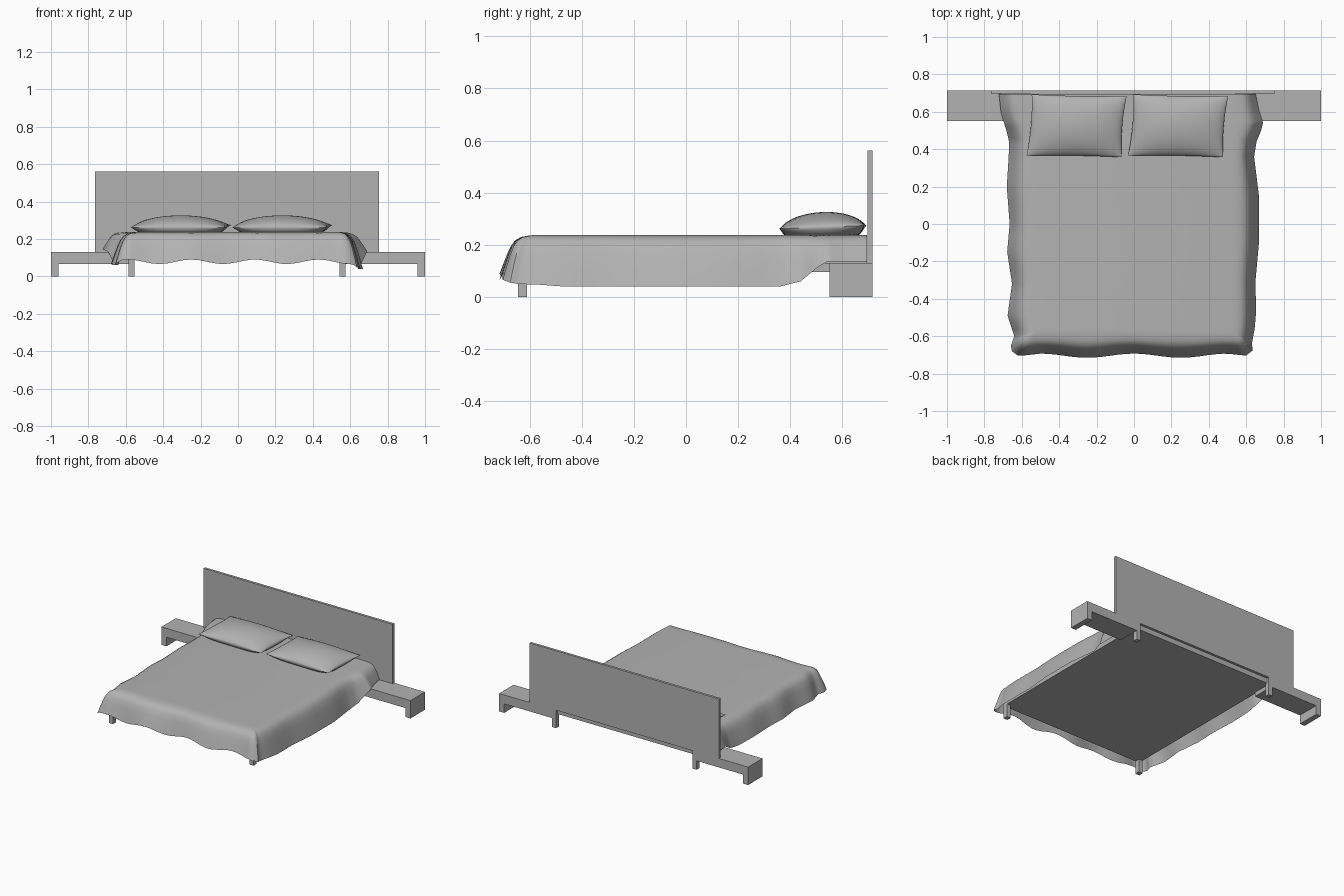
import bpy, bmesh, math

if "Cube" in bpy.data.objects:
    bpy.data.objects.remove(bpy.data.objects["Cube"])

# One mid grey for every part
grey = bpy.data.materials.new("mid_grey")
grey.diffuse_color = (0.45, 0.45, 0.45, 1)
grey.use_nodes = True
grey.node_tree.nodes["Principled BSDF"].inputs["Base Color"].default_value = grey.diffuse_color


def make_object(name, bm, smooth=False):
    bmesh.ops.recalc_face_normals(bm, faces=bm.faces)
    me = bpy.data.meshes.new(name)
    bm.to_mesh(me)
    bm.free()
    me.materials.append(grey)
    if smooth:
        me.shade_smooth()
        me.set_sharp_from_angle(angle=math.radians(50))
    ob = bpy.data.objects.new(name, me)
    bpy.context.collection.objects.link(ob)
    return ob


def box(name, x0, x1, y0, y1, z0, z1):
    bm = bmesh.new()
    bmesh.ops.create_cube(bm, size=1)
    for v in bm.verts:
        v.co = ((x0 + x1) / 2 + v.co.x * (x1 - x0),
                (y0 + y1) / 2 + v.co.y * (y1 - y0),
                (z0 + z1) / 2 + v.co.z * (z1 - z0))
    return make_object(name, bm)


# Headboard, frame and mattress
box("headboard", -0.765, 0.755, 0.697, 0.715, 0.13, 0.562)
box("bed_frame", -0.585, 0.575, -0.645, 0.695, 0.095, 0.13)
box("mattress", -0.56, 0.555, -0.61, 0.695, 0.13, 0.225)

# Bed legs and side tables
for side, s in (("left", -1), ("right", 1)):
    cx = -0.57 if s < 0 else 0.56
    box(side + "_front_leg", cx - .016, cx + .016, -0.645, -0.61, 0, 0.097)
    box(side + "_rear_leg", cx - .016, cx + .016, 0.68, 0.715, 0, 0.13)
    for part, a, b, z0, z1 in (("top", 0.575, 1.0, 0.065, 0.13),
                               ("end_panel", 0.96, 1.0, 0, 0.065)):
        box(f"{side}_table_{part}", min(s * a, s * b), max(s * a, s * b),
            0.55, 0.715, z0, z1)

# Duvet hem: left side, wavy front, right side, each point (x, y, z)
left = [(-.722, .695, .145), (-.712, .6, .14), (-.695, .54, .132),
        (-.682, .5, .107), (-.668, .44, .075), (-.67, .36, .062),
        (-.68, .2, .066), (-.665, 0, .06), (-.678, -.15, .066),
        (-.652, -.32, .06), (-.676, -.49, .066), (-.64, -.6, .06),
        (-.658, -.65, .062), (-.653, -.68, .068)]
right = [(.635, -.675, .055), (.63, -.64, .05), (.645, -.56, .047),
         (.652, -.48, .041), (.65, -.3, .04), (.668, -.1, .04),
         (.668, .15, .04), (.642, .36, .04), (.655, .44, .06),
         (.68, .5, .11), (.69, .54, .135), (.67, .6, .137),
         (.65, .695, .137)]
front = []
for i in range(31):
    x = -0.62 + 1.22 * i / 30
    front.append((x, -0.704 - 0.011 * math.cos(2 * math.pi * (x + .25) / .5)
                  * min(1, (.62 - abs(x)) / .12),
                  0.078 + 0.012 * math.cos(2 * math.pi * (x + .25) / .34)))


def refine(points, n=3):
    out = []
    for p, q in zip(points, points[1:]):
        out += [tuple(a + (b - a) * k / n for a, b in zip(p, q)) for k in range(n)]
    return out + [points[-1]]


hem = refine(left) + front + refine(right)
profile = [(0, 0), (.2, .02), (.38, .05), (.53, .12), (.66, .25),
           (.77, .46), (.88, .71), (1, 1)]
TOP = 0.238

# Duvet: drape from the flat top out to the hem
bm = bmesh.new()
edge_cache = {}
rows = []
for hx, hy, hz in hem:
    flare = max(0, min(1, (hy - .45) / .2)) * .06   # fuller at the left head end
    ex, ey = max(-.53 - flare, min(.53, hx)), max(-.58, hy)
    row = []
    for out, down in profile:
        key = (round(ex, 4), round(ey, 4))
        if out == 0 and key in edge_cache:
            row.append(edge_cache[key])
            continue
        v = bm.verts.new((ex + (hx - ex) * out, ey + (hy - ey) * out,
                          TOP + (hz - TOP) * down))
        if out == 0:
            edge_cache[key] = v
        row.append(v)
    rows.append(row)
for r, q in zip(rows, rows[1:]):
    for j in range(len(profile) - 1):
        bm.faces.new(list(dict.fromkeys((r[j], r[j + 1], q[j + 1], q[j]))))
bm.faces.new(list(dict.fromkeys(r[0] for r in rows)))
make_object("duvet", bm, True)


# Pillows: two domed sheets joined at a pinched seam
def pillow(name, cx):
    n = 20
    bm = bmesh.new()
    for sign in (1, -1):
        grid = []
        for i in range(n + 1):
            u = -math.cos(math.pi * i / n)
            line = []
            for j in range(n + 1):
                v = -math.cos(math.pi * j / n)
                f = max(0, (1 - u * u) * (1 - v * v)) ** 0.6
                x = cx + .254 * u * (1 - .04 * (1 - v * v)) + .014 * v
                y = .525 + .164 * v * (1 - .03 * (1 - u * u)) - .004 * u
                seam = .268 + .006 * v
                z = seam + .058 * f if sign > 0 else max(.235, seam - .085 * f)
                line.append(bm.verts.new((x, y, z)))
            grid.append(line)
        for i in range(n):
            for j in range(n):
                bm.faces.new((grid[i][j], grid[i + 1][j],
                              grid[i + 1][j + 1], grid[i][j + 1]))
    bmesh.ops.remove_doubles(bm, verts=bm.verts, dist=1e-5)
    make_object(name, bm, True)


pillow("left_pillow", -0.307)
pillow("right_pillow", 0.236)
